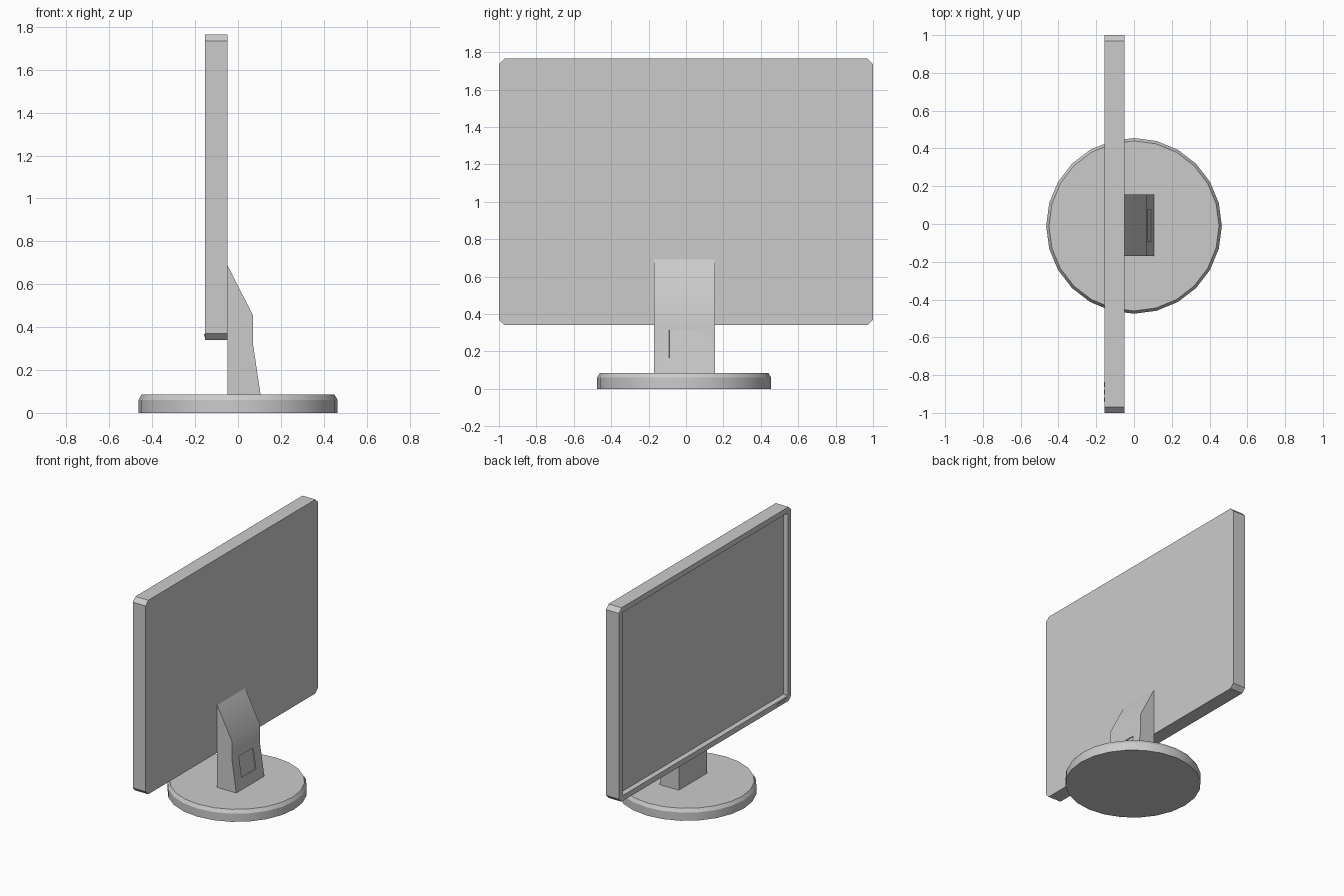
import bpy, bmesh, math
from mathutils import Vector

old = bpy.data.objects.get("Cube")
if old:
    bpy.data.objects.remove(old, do_unlink=True)

GREY = (0.6, 0.6, 0.6, 1)
plastic = bpy.data.materials.new("light_grey_plastic")
plastic.use_nodes = True
plastic.diffuse_color = GREY
plastic.node_tree.nodes["Principled BSDF"].inputs["Base Color"].default_value = GREY


def finish(name, bm):
    """Turn a bmesh into a shaded object with the plastic material."""
    bmesh.ops.recalc_face_normals(bm, faces=bm.faces)
    mesh = bpy.data.meshes.new(name)
    bm.to_mesh(mesh)
    bm.free()
    obj = bpy.data.objects.new(name, mesh)
    bpy.context.collection.objects.link(obj)
    mesh.materials.append(plastic)
    bpy.ops.object.select_all(action='DESELECT')
    obj.select_set(True)
    bpy.context.view_layer.objects.active = obj
    bpy.ops.object.shade_smooth_by_angle(angle=math.radians(30))
    return obj


def extrude_outline(points, offset):
    """Extrude a closed outline along the offset vector."""
    bm = bmesh.new()
    face = bm.faces.new([bm.verts.new(p) for p in points])
    new = bmesh.ops.extrude_face_region(bm, geom=[face], use_keep_orig=True)["geom"]
    bmesh.ops.translate(bm, vec=offset,
                        verts=[v for v in new if isinstance(v, bmesh.types.BMVert)])
    bmesh.ops.recalc_face_normals(bm, faces=bm.faces)
    return bm


def extreme_face(bm, direction):
    bm.normal_update()
    return max(bm.faces, key=lambda f: f.calc_center_median().dot(Vector(direction)))


# Round base with a bevelled rim
bm = bmesh.new()
rings = []
for radius, z in ((0.465, 0), (0.465, 0.06), (0.45, 0.085)):
    ring = bmesh.ops.create_circle(bm, segments=24, radius=radius)["verts"]
    bmesh.ops.translate(bm, vec=(0, -0.01, z), verts=ring)
    rings.append(ring)
for low, high in zip(rings, rings[1:]):
    for i in range(24):
        j = (i + 1) % 24
        bm.faces.new((low[i], low[j], high[j], high[i]))
bm.faces.new(rings[0])
bm.faces.new(rings[-1])
finish("base", bm)

# Neck: side profile extruded across its width
profile = [(-0.05, 0.08), (0.106, 0.08), (0.07, 0.32), (0.07, 0.455), (-0.05, 0.69)]
bm = extrude_outline([(x, -0.17, z) for x, z in profile], (0, 0.325, 0))
# Cable cover: shallow inset panel in the lower sloping face
panel = extreme_face(bm, (1, 0, -0.1))
bmesh.ops.inset_region(bm, faces=[panel], thickness=0.08, use_even_offset=True)
for v in panel.verts:
    v.co.z = 0.165 if v.co.z < 0.2 else 0.315
    v.co.x = 0.106 - (v.co.z - 0.08) * 0.15
bmesh.ops.inset_region(bm, faces=[panel], thickness=0.001, depth=-0.006)
finish("neck", bm)

# Display housing: rectangle with clipped corners
W, Z0, Z1, C = 1.0, 0.34, 1.765, 0.03
outline = [(-W + C, Z0), (W - C, Z0), (W, Z0 + C), (W, Z1 - C),
           (W - C, Z1), (-W + C, Z1), (-W, Z1 - C), (-W, Z0 + C)]
bm = extrude_outline([(-0.05, y, z) for y, z in outline], (-0.105, 0, 0))
screen = extreme_face(bm, (-1, 0, 0))
# Bezel and recessed screen with square corners
bmesh.ops.inset_region(bm, faces=[screen], thickness=0.04, use_even_offset=True)
bmesh.ops.inset_region(bm, faces=[screen], thickness=0.012, depth=-0.025,
                       use_even_offset=True)
finish("display", bm)

# Row of buttons under the screen
for i, y in enumerate((-0.85, -0.89, -0.93)):
    bm = bmesh.new()
    bmesh.ops.create_cube(bm, size=1)
    bmesh.ops.scale(bm, vec=(0.008, 0.025, 0.012), verts=bm.verts)
    bmesh.ops.translate(bm, vec=(-0.155, y, 0.362), verts=bm.verts)
    finish(f"button_{i + 1}", bm)
